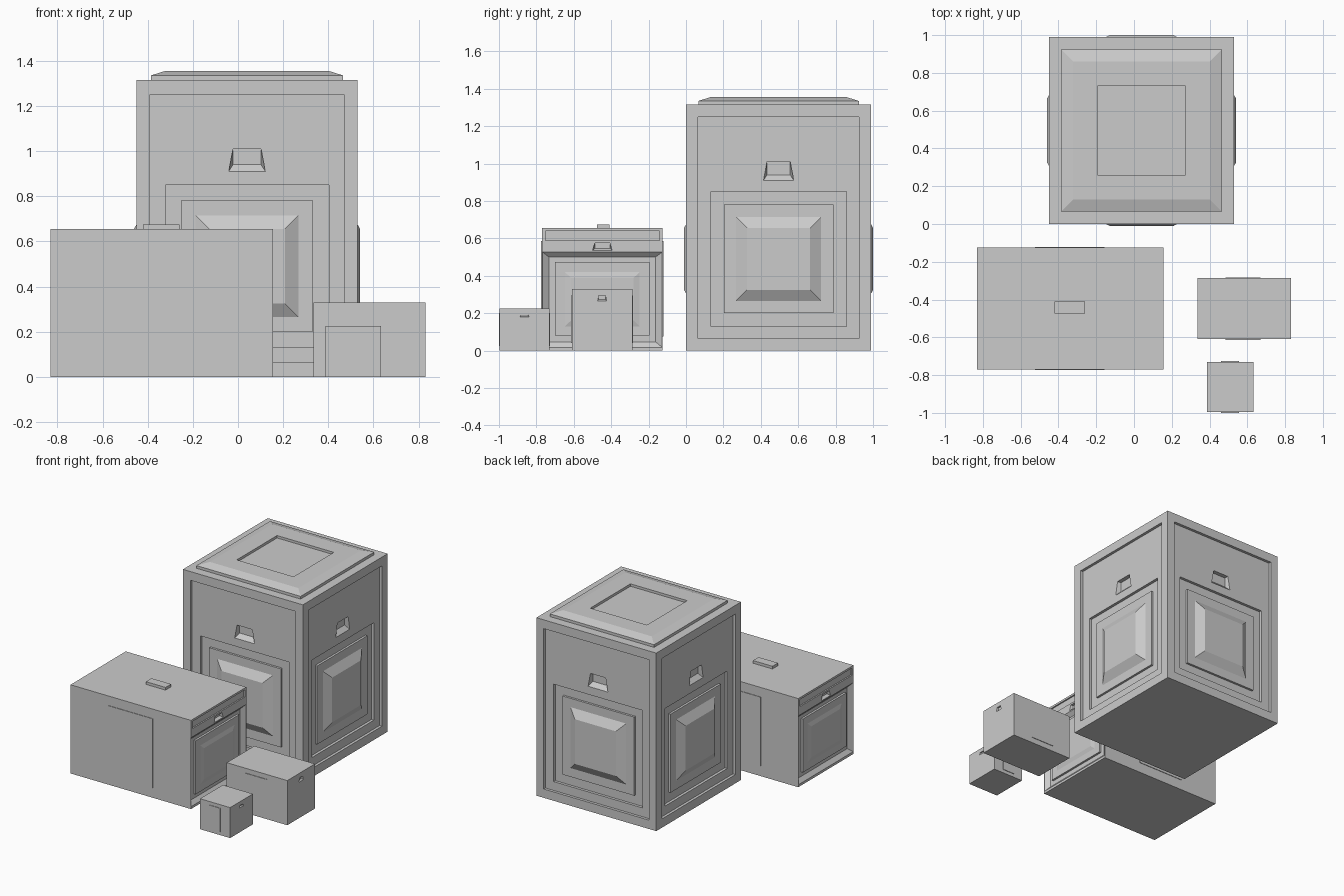
import bpy, bmesh
from mathutils import Vector

if "Cube" in bpy.data.objects:
    bpy.data.objects.remove(bpy.data.objects["Cube"])

UP = Vector((0, 0, 1))


def stack(bm, origin, u, v, rings, cap_start=False):
    """Bridge a stack of centred trapezoid rings and cap the last one.
    Each ring is (half width low, half width high, v low, v high, depth)."""
    n, prev = u.cross(v), None
    for a, b, lo, hi, d in rings:
        quad = ((-a, lo), (a, lo), (b, hi), (-b, hi))
        cur = [bm.verts.new(origin + u * x + v * y + n * d) for x, y in quad]
        if prev:
            for i in range(4):
                j = (i + 1) % 4
                bm.faces.new((prev[i], prev[j], cur[j], cur[i]))
        elif cap_start:
            bm.faces.new(cur[::-1])
        prev = cur
    bm.faces.new(prev)


def finish(bm, name):
    bmesh.ops.remove_doubles(bm, verts=bm.verts, dist=1e-5)
    bmesh.ops.recalc_face_normals(bm, faces=bm.faces)
    me = bpy.data.meshes.new(name)
    bm.to_mesh(me)
    bm.free()
    ob = bpy.data.objects.new(name, me)
    bpy.context.collection.objects.link(ob)
    return ob


def rect(w, lo, hi, d):
    return (w, w, lo, hi, d)


def box(name, x0, x1, y0, y1, z0, z1):
    bm = bmesh.new()
    stack(bm, Vector(((x0 + x1) / 2, 0, 0)), Vector((1, 0, 0)), Vector((0, 1, 0)),
          [rect((x1 - x0) / 2, y0, y1, z0), rect((x1 - x0) / 2, y0, y1, z1)], True)
    return finish(bm, name)


def crate(name, x0, x1, y0, y1, h, panels, top, pockets, pocket_sides):
    """Crate body: panels maps side name to rings, pockets are cut into pocket_sides."""
    cx, cy, hx, hy = (x0 + x1) / 2, (y0 + y1) / 2, (x1 - x0) / 2, (y1 - y0) / 2
    sides = {'front': (Vector((cx, y0, 0)), Vector((1, 0, 0)), hx),
             'back': (Vector((cx, y1, 0)), Vector((-1, 0, 0)), hx),
             'right': (Vector((x1, cy, 0)), Vector((0, 1, 0)), hy),
             'left': (Vector((x0, cy, 0)), Vector((0, -1, 0)), hy)}
    bm, cut = bmesh.new(), bmesh.new()
    for key, (o, u, w) in sides.items():
        stack(bm, o, u, UP, [rect(w, 0, h, 0)] + panels.get(key, []))
        if key in pocket_sides:
            for a, b, lo, hi, base, lip, depth in pockets:
                stack(cut, o, u, UP, [(a, b, lo, hi, base + .005), (a, b, lo, hi, base),
                                      (b, b, lo + lip, hi, base - depth)], True)
    X, Y = Vector((1, 0, 0)), Vector((0, 1, 0))
    stack(bm, Vector((cx, cy, h)), X, Y, [rect(hx, -hy, hy, 0)] + top)
    stack(bm, Vector((cx, cy, 0)), X, -Y, [rect(hx, -hy, hy, 0)])
    body, cutter = finish(bm, name), finish(cut, name + "_pocket_cutter")
    cutter.hide_render = True
    mod = body.modifiers.new("pockets", 'BOOLEAN')
    mod.operation, mod.solver, mod.object = 'DIFFERENCE', 'EXACT', cutter
    bpy.context.view_layer.objects.active = body
    bpy.ops.object.modifier_apply(modifier=mod.name)
    bpy.data.objects.remove(cutter)
    return body


# Tall crate: stepped recess with a raised pyramid panel on all four sides
tall = [rect(.43, .065, 1.25, 0), rect(.43, .065, 1.25, -.02),
        rect(.362, .13, .85, -.02), rect(.362, .13, .85, -.04),
        rect(.293, .2, .78, -.04), rect(.293, .2, .78, -.024),
        rect(.228, .265, .715, -.024), rect(.168, .325, .655, .011)]
# Raised lid with a square dish in the middle
lid = [rect(w, -w - .003, w + .003, d) for w, d in
       ((.426, 0), (.426, .02), (.362, .04), (.232, .04), (.232, .022))]
all_sides = ('front', 'back', 'left', 'right')
crate("tall_crate", -.45, .53, 0, .99, 1.315, {k: tall for k in all_sides}, lid,
      [(.081, .062, .91, 1.01, -.02, .03, .03)], all_sides)

# Long crate: framed panel, hand pocket and slot on both ends
end = [rect(.32, .018, .527, 0), rect(.285, .047, .5, -.025),
       rect(.253, .08, .475, -.025), rect(.253, .08, .475, -.01),
       rect(.2, .13, .42, -.01), rect(.168, .16, .39, -.002)]
ends = ('left', 'right')
crate("long_crate", -.83, .155, -.77, -.125, .655, {k: end for k in ends}, [],
      [(.053, .04, .535, .575, 0, .012, .02), (.305, .305, .588, .64, 0, 0, .01)], ends)
box("long_crate_handle", -.42, -.26, -.475, -.41, .65, .675)

# Two small crates with a hand pocket on each end
crate("small_crate", .335, .83, -.61, -.287, .33, {}, [],
      [(.024, .018, .265, .295, 0, .008, .012)], ends)
crate("tiny_crate", .387, .633, -.996, -.73, .225, {}, [],
      [(.024, .018, .18, .195, 0, .005, .008)], ends)

# Thin raised plates on the front and back of the three low crates
for name, px0, px1, pz0, pz1, y0, y1 in (
        ("long_crate", -.525, -.155, .075, .585, -.77, -.125),
        ("small_crate", .485, .67, .04, .295, -.61, -.287),
        ("tiny_crate", .46, .555, .025, .2, -.996, -.73)):
    box(name + "_front_plate", px0, px1, y0 - .004, y0 + .01, pz0, pz1)
    box(name + "_back_plate", px0, px1, y1 - .01, y1 + .004, pz0, pz1)
